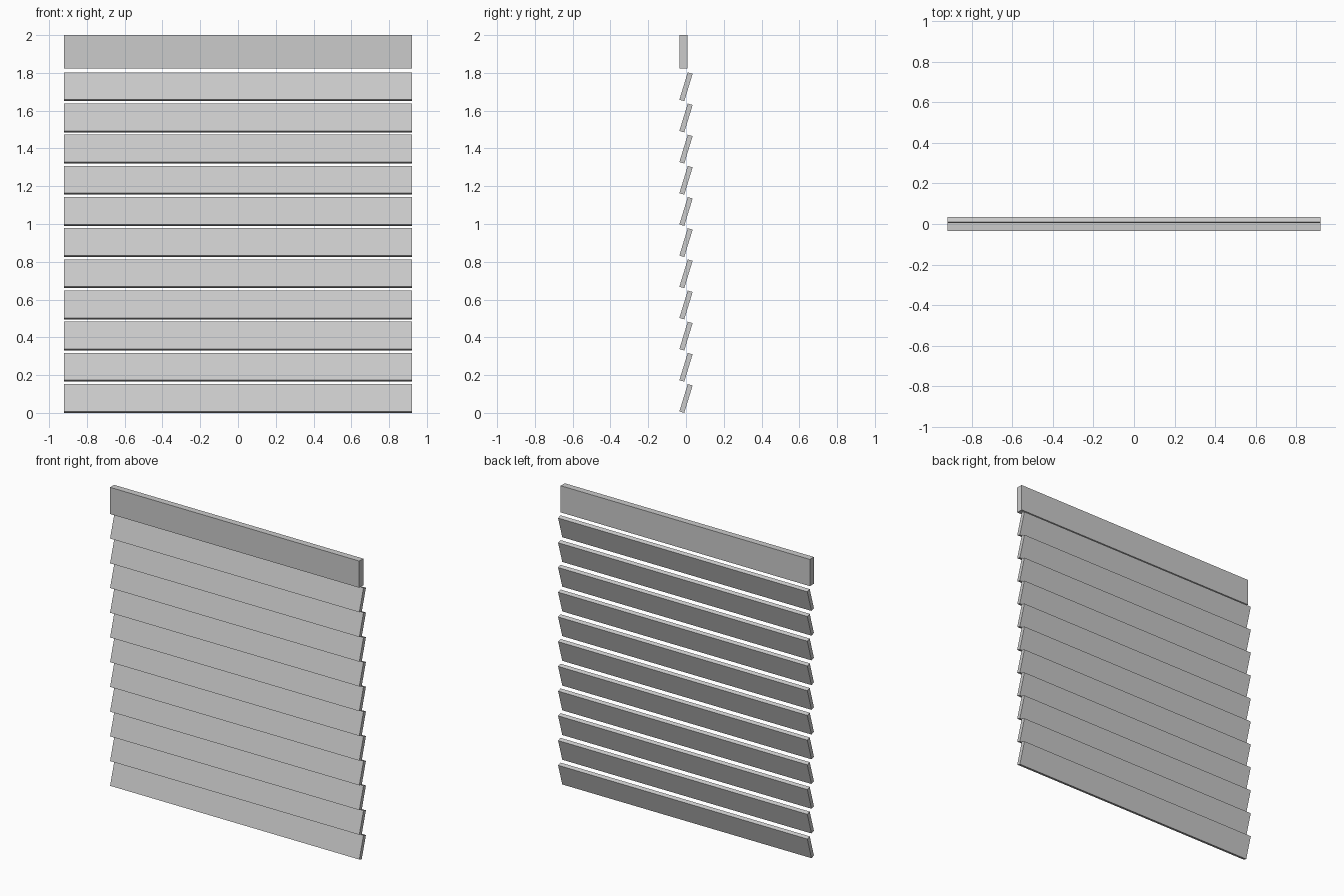
import bpy
from math import radians

if "Cube" in bpy.data.objects:
    bpy.data.objects.remove(bpy.data.objects["Cube"])

WIDTH = 1.84


def board(name, y, z, depth, height, tilt=0.0):
    bpy.ops.mesh.primitive_cube_add(size=1, location=(0, y, z))
    ob = bpy.context.object
    ob.name = name
    ob.scale = (WIDTH, depth, height)
    ob.rotation_euler.x = tilt
    return ob


# Upright head rail, flush with the front edge of the slats
board("head_rail", -0.014, 1.911, 0.043, 0.178)

# Eleven evenly spaced slats, tops leaning back
for i in range(11):
    board(f"slat_{i + 1}", 0, 0.0765 + 0.165 * i, 0.027, 0.1515, radians(-17))
